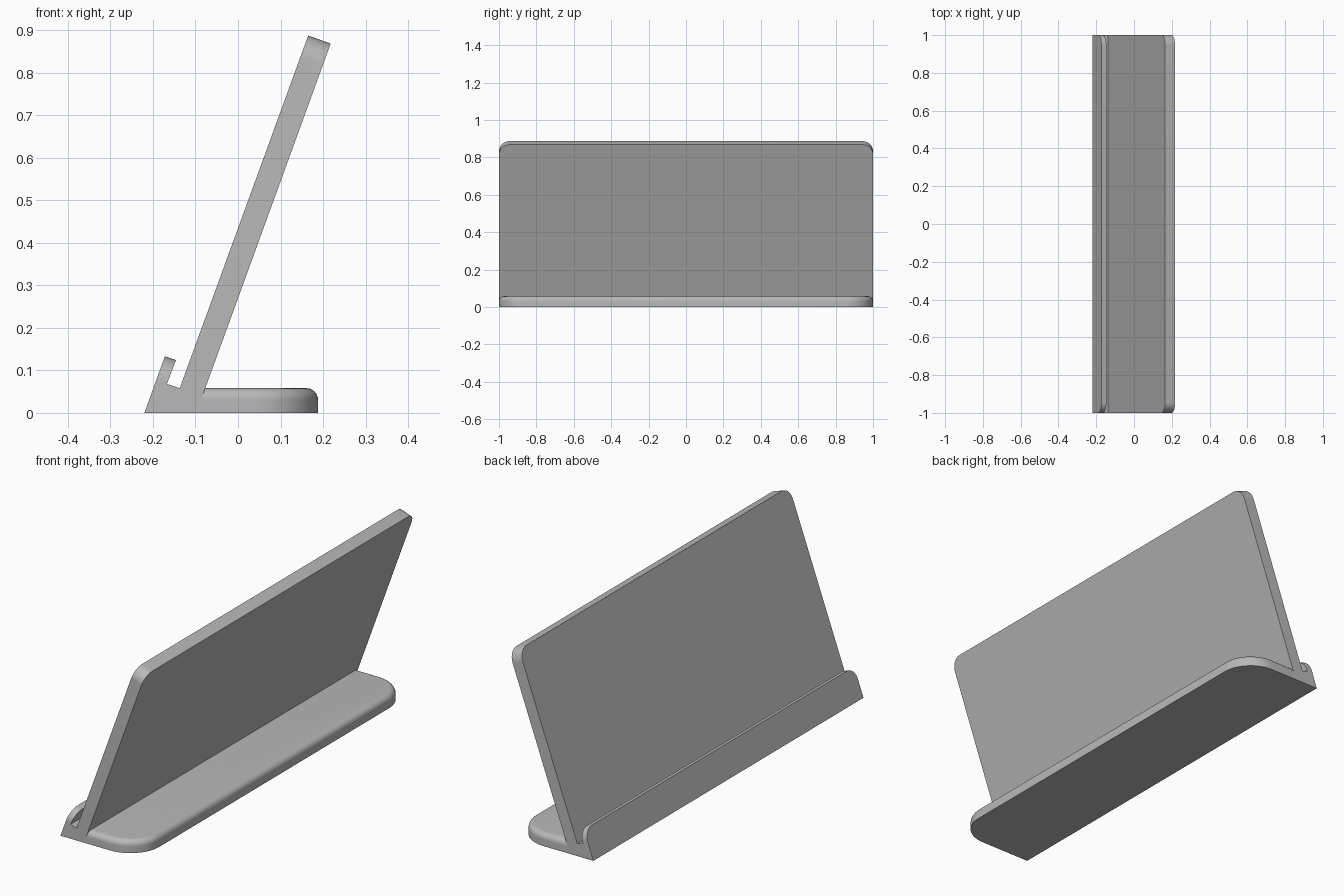
import bpy, bmesh, math

if "Cube" in bpy.data.objects:
    bpy.data.objects.remove(bpy.data.objects["Cube"])

TILT = math.radians(20)
HALF = 1.0            # half length along y

grey = bpy.data.materials.new("plain grey")
grey.diffuse_color = (0.48, 0.48, 0.48, 1)
grey.use_nodes = True
grey.node_tree.nodes["Principled BSDF"].inputs["Base Color"].default_value = grey.diffuse_color


def finish(bm, name):
    bmesh.ops.recalc_face_normals(bm, faces=bm.faces)
    mesh = bpy.data.meshes.new(name)
    bm.to_mesh(mesh)
    bm.free()
    mesh.materials.append(grey)
    obj = bpy.data.objects.new(name, mesh)
    bpy.context.collection.objects.link(obj)
    bpy.ops.object.select_all(action='DESELECT')
    obj.select_set(True)
    bpy.context.view_layer.objects.active = obj
    bpy.ops.object.shade_smooth_by_angle(angle=math.radians(30))
    return obj


def back_x(z):
    """x of the sloping rear plane of the panel at height z."""
    return -0.098 + z * math.tan(TILT)


# Holder: front lip, slot and leaning panel from one side profile
profile = [(-0.22, 0), (-0.172, 0.133), (-0.146, 0.124), (-0.167, 0.068),
           (-0.137, 0.058), (0.165, 0.887), (back_x(0.868), 0.868), (back_x(0), 0)]
bm = bmesh.new()
near = [bm.verts.new((x, -HALF, z)) for x, z in profile]
far = [bm.verts.new((x, HALF, z)) for x, z in profile]
bm.faces.new(near)
bm.faces.new(far[::-1])
n = len(profile)
for i in range(n):
    j = (i + 1) % n
    bm.faces.new((near[i], far[i], far[j], near[j]))
# Rounded ends of the lip top and the panel top
corners = [bm.edges.get((row[a], row[a + 1])) for row in (near, far) for a in (1, 5)]
bmesh.ops.bevel(bm, geom=corners, offset=0.056, offset_type='OFFSET',
                segments=10, profile=0.5, affect='EDGES')
finish(bm, "panel_and_lip")

# Foot: stacked outlines with rounded rear corners and a rounded top rim
REAR, HEIGHT, CORNER, RIM, STEPS = 0.188, 0.058, 0.15, 0.027, 8


def outline(inset, z):
    pts = [(back_x(z), -HALF + inset)]
    for side in (-1, 1):
        for k in range(17):
            a = math.pi / 2 * k / 16
            a = a - math.pi / 2 if side < 0 else a
            r = CORNER - inset
            pts.append((REAR - CORNER + r * math.cos(a),
                        side * (HALF - CORNER) + r * math.sin(a)))
    pts.append((back_x(z), HALF - inset))
    return [(x, y, z) for x, y in pts]


levels = [(0, 0)]
for k in range(STEPS + 1):
    a = math.pi / 2 * k / STEPS
    levels.append((RIM * (1 - math.cos(a)), HEIGHT - RIM + RIM * math.sin(a)))
bm = bmesh.new()
rings = [[bm.verts.new(p) for p in outline(*lv)] for lv in levels]
for low, high in zip(rings, rings[1:]):
    for i in range(len(low)):
        j = (i + 1) % len(low)
        bm.faces.new((low[i], low[j], high[j], high[i]))
bm.faces.new(rings[0][::-1])
bm.faces.new(rings[-1])
finish(bm, "foot")
